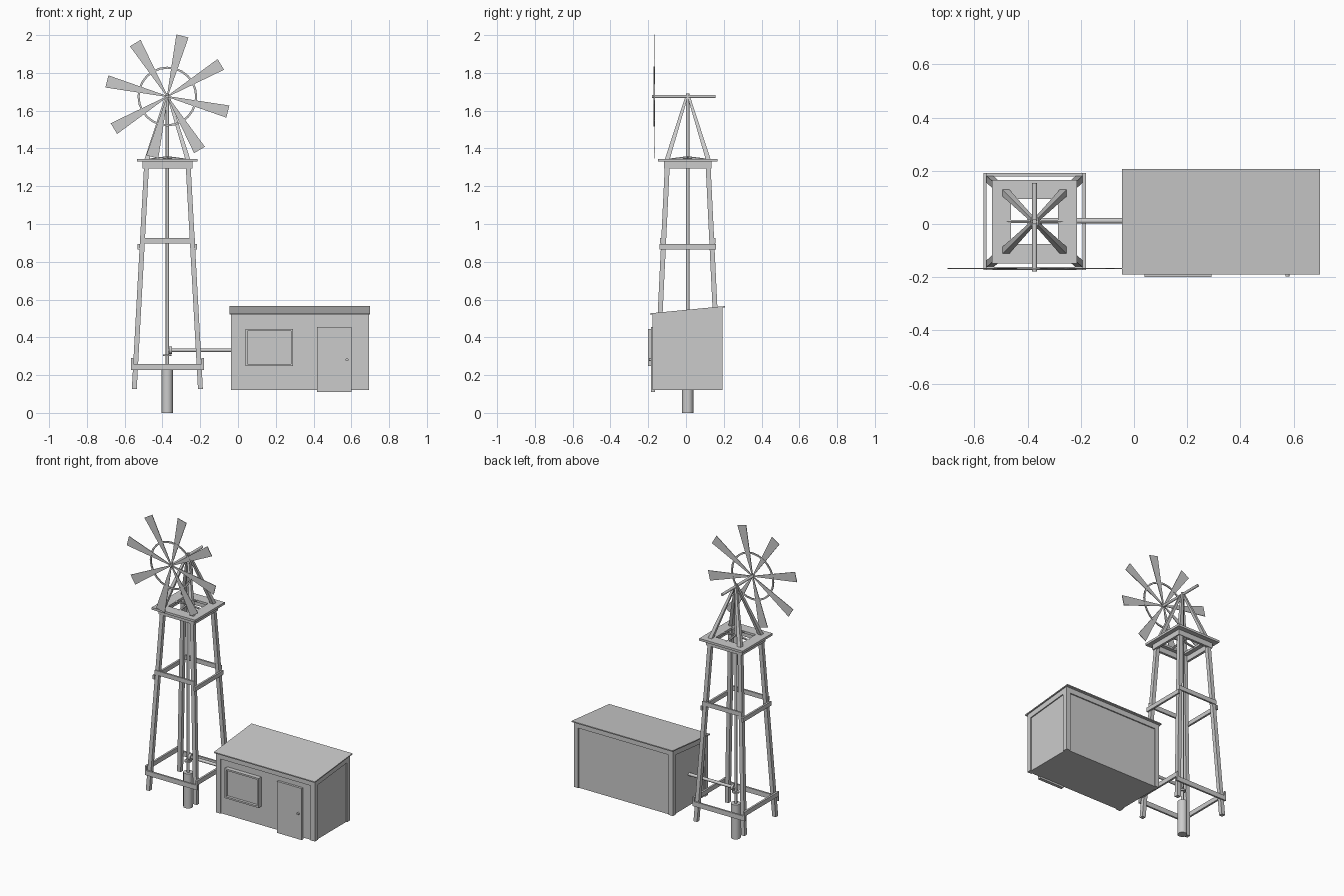
import bpy, bmesh, math
from mathutils import Vector, Matrix

if "Cube" in bpy.data.objects:
    bpy.data.objects.remove(bpy.data.objects["Cube"])

CX, CY = -0.374, 0.009          # tower axis
HUB_Z = 1.675


def finish(name, bm):
    bmesh.ops.recalc_face_normals(bm, faces=bm.faces[:])
    me = bpy.data.meshes.new(name)
    bm.to_mesh(me)
    bm.free()
    ob = bpy.data.objects.new(name, me)
    bpy.context.collection.objects.link(ob)
    return ob


def loft(name, a, b):
    """Solid between two matching point loops."""
    bm = bmesh.new()
    va, vb = [bm.verts.new(p) for p in a], [bm.verts.new(p) for p in b]
    bm.faces.new(va)
    bm.faces.new(vb)
    n = len(a)
    for i in range(n):
        bm.faces.new((va[i], va[(i + 1) % n], vb[(i + 1) % n], vb[i]))
    return finish(name, bm)


def rect(x0, x1, y0, y1, z):
    return [(x0, y0, z), (x1, y0, z), (x1, y1, z), (x0, y1, z)]


def box(name, x0, x1, y0, y1, z0, z1):
    return loft(name, rect(x0, x1, y0, y1, z0), rect(x0, x1, y0, y1, z1))


def post(name, p, q, w, w2=None):
    """Leaning square post with level ends."""
    h, k = w / 2, (w2 or w) / 2
    return loft(name, rect(p[0] - h, p[0] + h, p[1] - h, p[1] + h, p[2]),
                rect(q[0] - k, q[0] + k, q[1] - k, q[1] + k, q[2]))


def rod(name, p, q, r, n=12):
    p, q = Vector(p), Vector(q)
    d = q - p
    bm = bmesh.new()
    m = Matrix.Translation((p + q) / 2) @ d.to_track_quat('Z', 'Y').to_matrix().to_4x4()
    bmesh.ops.create_cone(bm, cap_ends=True, segments=n, radius1=r, radius2=r,
                          depth=d.length, matrix=m)
    ob = finish(name, bm)
    for f in ob.data.polygons:
        f.use_smooth = len(f.vertices) == 4
    ob.data.set_sharp_from_angle(angle=math.radians(35))
    return ob


def square_frame(name, outx, outy, width, thick_z0, thick_z1):
    """Four boards around the tower axis."""
    for s, side in ((-1, "a"), (1, "b")):
        y = sorted((CY + s * outy, CY + s * (outy - width)))
        box(f"{name}_long_{side}", CX - outx, CX + outx, *y, thick_z0, thick_z1)
        x = sorted((CX + s * outx, CX + s * (outx - width)))
        box(f"{name}_short_{side}", *x, CY - outy + width, CY + outy - width, thick_z0, thick_z1)


# Tower legs and the pyramid struts above the platform
for sx in (-1, 1):
    for sy in (-1, 1):
        post("tower_leg", (CX + sx * .175, CY + sy * .165, .127),
             (CX + sx * .109, CY + sy * .107, 1.332), .026)
        post("head_strut", (CX + sx * .108, CY + sy * .108, 1.343),
             (CX + sx * .007, CY + sy * .007, 1.67), .026, .014)

# Platform with its beams
square_frame("platform", .16, .157, .072, 1.33, 1.345)
square_frame("platform_beam", .132, .125, .016, 1.295, 1.33)
for s in (-1, 1):
    rod("platform_brace_x", (CX + s * .11, CY, 1.338), (CX, CY, 1.352), .007, 6)
    rod("platform_brace_y", (CX, CY + s * .11, 1.338), (CX, CY, 1.352), .007, 6)

# Horizontal tower braces, low and middle
for s in (-1, 1):
    y = sorted((CY + s * .182, CY + s * .170))
    box("low_brace_front", CX - .193, CX + .193, *y, .228, .260)
    x = sorted((CX + s * .193, CX + s * .180))
    box("low_brace_side", *x, CY - .182, CY + .182, .260, .290)
    y = sorted((CY + s * .146, CY + s * .134))
    box("mid_brace_front", CX - .146, CX + .146, *y, .897, .926)
    x = sorted((CX + s * .157, CX + s * .144))
    box("mid_brace_side", *x, CY - .15, CY + .15, .865, .893)

# Pump: casing, rod, collar and delivery pipe
rod("well_casing", (CX, CY, 0), (CX, CY, .23), .03)
rod("pump_rod", (CX, CY, .22), (CX, CY, 1.69), .009)
rod("pump_collar", (CX, CY, .30), (CX, CY, .31), .022)
rod("delivery_pipe", (CX, CY + .003, .332), (-.03, CY + .003, .332), .010)
rod("pipe_flange", (CX + .008, CY + .003, .332), (CX + .024, CY + .003, .332), .02)

# Wheel shaft, blades and ring
rod("wheel_shaft", (CX, -.179, HUB_Z), (CX, .155, HUB_Z), .009)
FY = -.168
for k in range(8):
    a = math.radians(31 + 45 * k)
    d, n = Vector((math.cos(a), 0, math.sin(a))), Vector((-math.sin(a), 0, math.cos(a)))
    c = Vector((CX, FY, HUB_Z))
    quad = [c + d * r + n * w for r, w in ((.005, -.003), (.33, -.033), (.33, .033), (.005, .003))]
    t = Vector((0, .002, 0))
    loft("wheel_blade", [p - t for p in quad], [p + t for p in quad])

bm = bmesh.new()
N = 24
prof = ((.147, -.003), (.158, -.003), (.158, .003), (.147, .003))
rings = [[bm.verts.new((CX + r * math.cos(2 * math.pi * i / N), FY + y,
                        HUB_Z + r * math.sin(2 * math.pi * i / N))) for r, y in prof]
         for i in range(N)]
for i in range(N):
    p, q = rings[i], rings[(i + 1) % N]
    for j in range(4):
        bm.faces.new((p[j], p[(j + 1) % 4], q[(j + 1) % 4], q[j]))
finish("wheel_ring", bm)

# Shed: wall body with a sloping top
X0, X1, Y0, Y1, ZB = -.038, .693, -.178, .192, .122


def roof_z(y):
    return .520 + (y + .19) * .097


def slab(name, x0, x1, ys, z_low, drop=0):
    """Wall piece whose top follows the roof; z_low None makes a strip under the roof."""
    y0, y1 = ys
    lo = [roof_z(y) - .035 if z_low is None else z_low for y in ys]
    prof = [(y0, lo[0]), (y1, lo[1]), (y1, roof_z(y1)), (y0, roof_z(y0))]
    return loft(name, [(x0, y, z) for y, z in prof], [(x1, y, z) for y, z in prof])


T = .007
slab("shed_walls", X0 + T, X1 - T, (Y0 + T, Y1 - T), ZB)
# Corner boards and trim under the roof
W = .032
for x in ((X0, X0 + W), (X1 - W, X1)):
    slab("corner_board_front", *x, (Y0, Y0 + T), ZB)
    slab("corner_board_back", *x, (Y1 - T, Y1), ZB)
for x in ((X0, X0 + T), (X1 - T, X1)):
    slab("corner_board_side", *x, (Y0 + T, Y0 + W), ZB)
    slab("corner_board_side", *x, (Y1 - W, Y1 - T), ZB)
    slab("side_trim", *x, (Y0 + W, Y1 - W), None)
slab("front_trim", X0 + W, X1 - W, (Y0, Y0 + T), None)
slab("back_trim", X0 + W, X1 - W, (Y1 - T, Y1), None)

# Roof
loft("roof", *[[(x, y, roof_z(y) + h) for y, h in
                ((-.19, 0), (.207, 0), (.207, .007), (-.19, .007))] for x in (-.045, .70)])

# Window
wx0, wx1, wz0, wz1, b = .040, .292, .247, .444, .011
box("window_pane", wx0 + b, wx1 - b, -.182, -.165, wz0 + b, wz1 - b)
for z in (wz0, wz1 - b):
    box("window_rail", wx0, wx1, -.200, -.165, z, z + b)
for x in (wx0, wx1 - b):
    box("window_stile", x, x + b, -.200, -.165, wz0 + b, wz1 - b)

# Door and knob
box("door", .418, .600, -.186, -.165, .11, .454)
rod("door_knob", (.577, -.197, .282), (.577, -.180, .282), .008)
